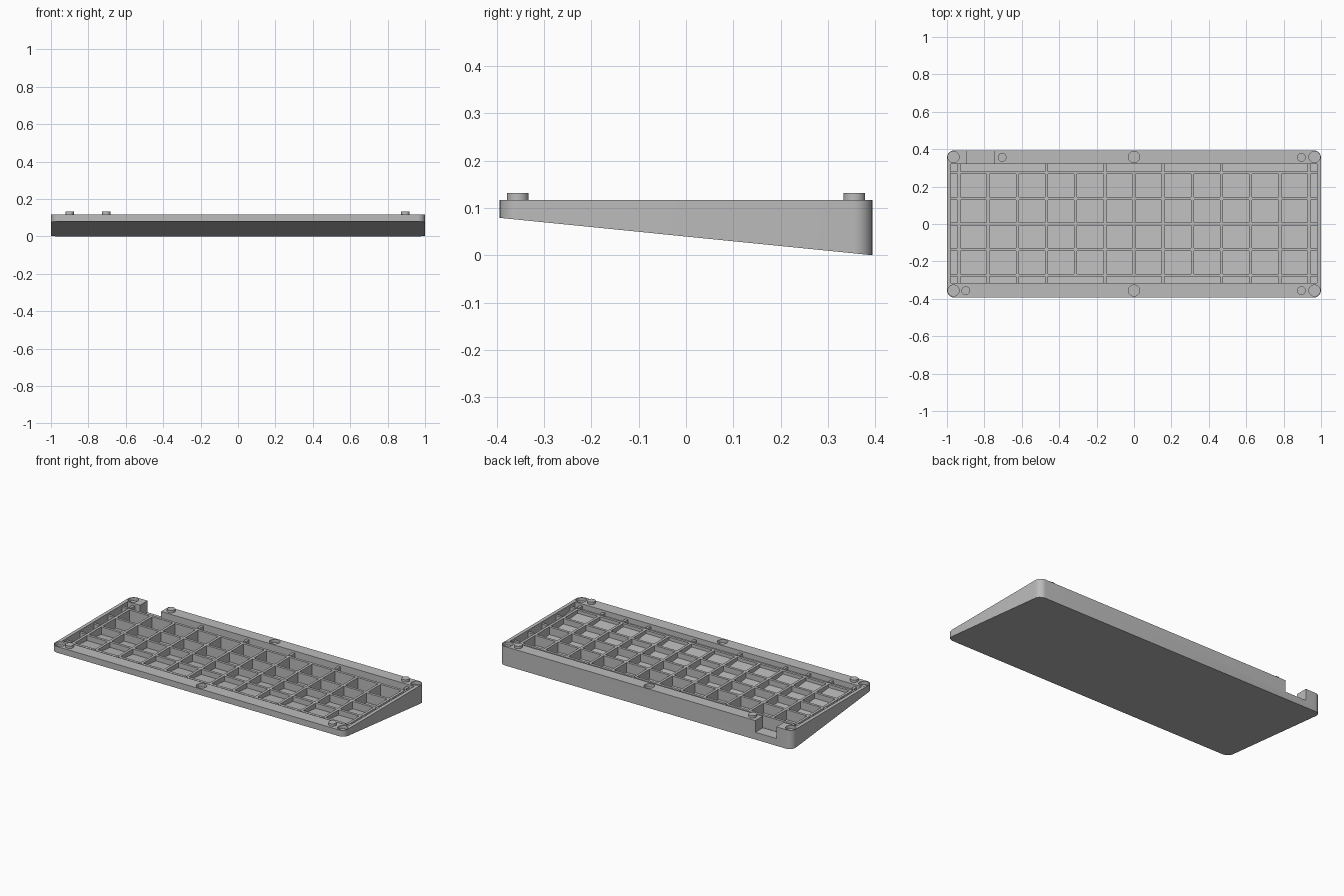
import bpy, bmesh, math

cube = bpy.data.objects.get("Cube")
if cube:
    bpy.data.objects.remove(cube, do_unlink=True)

HX, HY, TOP, FRONT_Z = 1.0, 0.394, 0.117, 0.079
PITCH_X, PITCH_Y, RIB = 0.156, 0.137, 0.016
CAV_X, CAV_FRONT, CAV_BACK = 0.978, -0.315, 0.32
FLOOR, RIB_TOP, STUB_TOP = 0.013, 0.099, 0.104

grey = bpy.data.materials.new("plain grey")
grey.use_nodes = True
colour = (0.5, 0.5, 0.5, 1)
grey.diffuse_color = colour
grey.node_tree.nodes["Principled BSDF"].inputs["Base Color"].default_value = colour


def slope(y):
    """Height of the tilted underside."""
    return FRONT_Z * (HY - y) / (2 * HY)


def add_prism(bm, outline, bottom, top):
    """Prism over an outline; bottom is a function of y."""
    low = [bm.verts.new((x, y, bottom(y))) for x, y in outline]
    high = [bm.verts.new((x, y, top)) for x, y in outline]
    bm.faces.new(low[::-1])
    bm.faces.new(high)
    n = len(low)
    for i in range(n):
        j = (i + 1) % n
        bm.faces.new((low[i], low[j], high[j], high[i]))


def finish(name, bm):
    mesh = bpy.data.meshes.new(name)
    bm.to_mesh(mesh)
    bm.free()
    mesh.materials.append(grey)
    obj = bpy.data.objects.new(name, mesh)
    bpy.context.collection.objects.link(obj)
    return obj


def rect(x0, x1, y0, y1):
    return [(x0, y0), (x1, y0), (x1, y1), (x0, y1)]


def circle(cx, cy, r, n=32):
    return [(cx + r * math.cos(math.tau * i / n), cy + r * math.sin(math.tau * i / n))
            for i in range(n)]


def rounded(hx, hy, r, steps=8):
    pts = []
    for q, (sx, sy) in enumerate([(1, 1), (-1, 1), (-1, -1), (1, -1)]):
        for i in range(steps + 1):
            a = (q + i / steps) * math.pi / 2
            pts.append((sx * (hx - r) + r * math.cos(a), sy * (hy - r) + r * math.sin(a)))
    return pts


def activate(obj):
    bpy.ops.object.select_all(action="DESELECT")
    obj.select_set(True)
    bpy.context.view_layer.objects.active = obj


def cut(target, outlines, bottom, top=0.2):
    bm = bmesh.new()
    for outline in outlines:
        add_prism(bm, outline, bottom, top)
    cutter = finish("cutter", bm)
    cutter.hide_render = True
    mod = target.modifiers.new("cut", "BOOLEAN")
    mod.operation, mod.solver, mod.object = "DIFFERENCE", "EXACT", cutter
    activate(target)
    bpy.ops.object.modifier_apply(modifier=mod.name)
    bpy.data.objects.remove(cutter, do_unlink=True)


def floor(y):
    return slope(y) + FLOOR


def rib_foot(y):
    return slope(y) + FLOOR / 2


# Wedge-shaped tray with cavity, cable notch and screw recesses
bm = bmesh.new()
add_prism(bm, rounded(HX, HY, 0.04), slope, TOP)
tray = finish("case_tray", bm)
cut(tray, [rect(-CAV_X, CAV_X, CAV_FRONT, CAV_BACK)], floor)
cut(tray, [rect(-0.893, -0.749, CAV_BACK - 0.01, HY + 0.05)], lambda y: 0.045)
cut(tray, [circle(x, y, 0.03) for x in (-0.965, 0, 0.965) for y in (-0.356, 0.358)],
    lambda y: TOP - 0.02)

# Grid of stiffening ribs over the floor
gx, gy, h = 6 * PITCH_X, 2 * PITCH_Y, RIB / 2
bm = bmesh.new()
for i in range(-6, 7):
    x = i * PITCH_X
    add_prism(bm, rect(x - h, x + h, -gy - h, gy + h), rib_foot, RIB_TOP)
for j in range(-2, 3):
    y = j * PITCH_Y
    for i in range(-6, 6):
        x = i * PITCH_X
        add_prism(bm, rect(x + h, x + PITCH_X - h, y - h, y + h), rib_foot, RIB_TOP)
finish("floor_ribs", bm)

# Short stubs that tie the grid to the outer walls
bm = bmesh.new()
for i in range(-6, 7):
    x = i * PITCH_X
    if i not in (-2, 0, 2):
        add_prism(bm, rect(x - h, x + h, CAV_FRONT - 0.005, -gy - h), rib_foot, STUB_TOP)
    if i in (-6, -3, -1, 1, 3, 6):
        add_prism(bm, rect(x - h, x + h, gy + h, CAV_BACK + 0.005), rib_foot, STUB_TOP)
for j in range(-2, 3):
    y = j * PITCH_Y
    for x0, x1 in ((-CAV_X - 0.005, -gx - h), (gx + h, CAV_X + 0.005)):
        add_prism(bm, rect(x0, x1, y - h, y + h), rib_foot, STUB_TOP)
finish("wall_stubs", bm)

# Raised locating pegs on the rim
bm = bmesh.new()
for x, y in ((-0.9, -0.356), (0.895, -0.356), (-0.705, 0.356), (0.895, 0.356)):
    add_prism(bm, circle(x, y, 0.023), lambda y: TOP - 0.01, 0.132)
pegs = finish("locating_pegs", bm)

for obj in (tray, pegs):
    activate(obj)
    bpy.ops.object.shade_smooth_by_angle(angle=math.radians(30))
